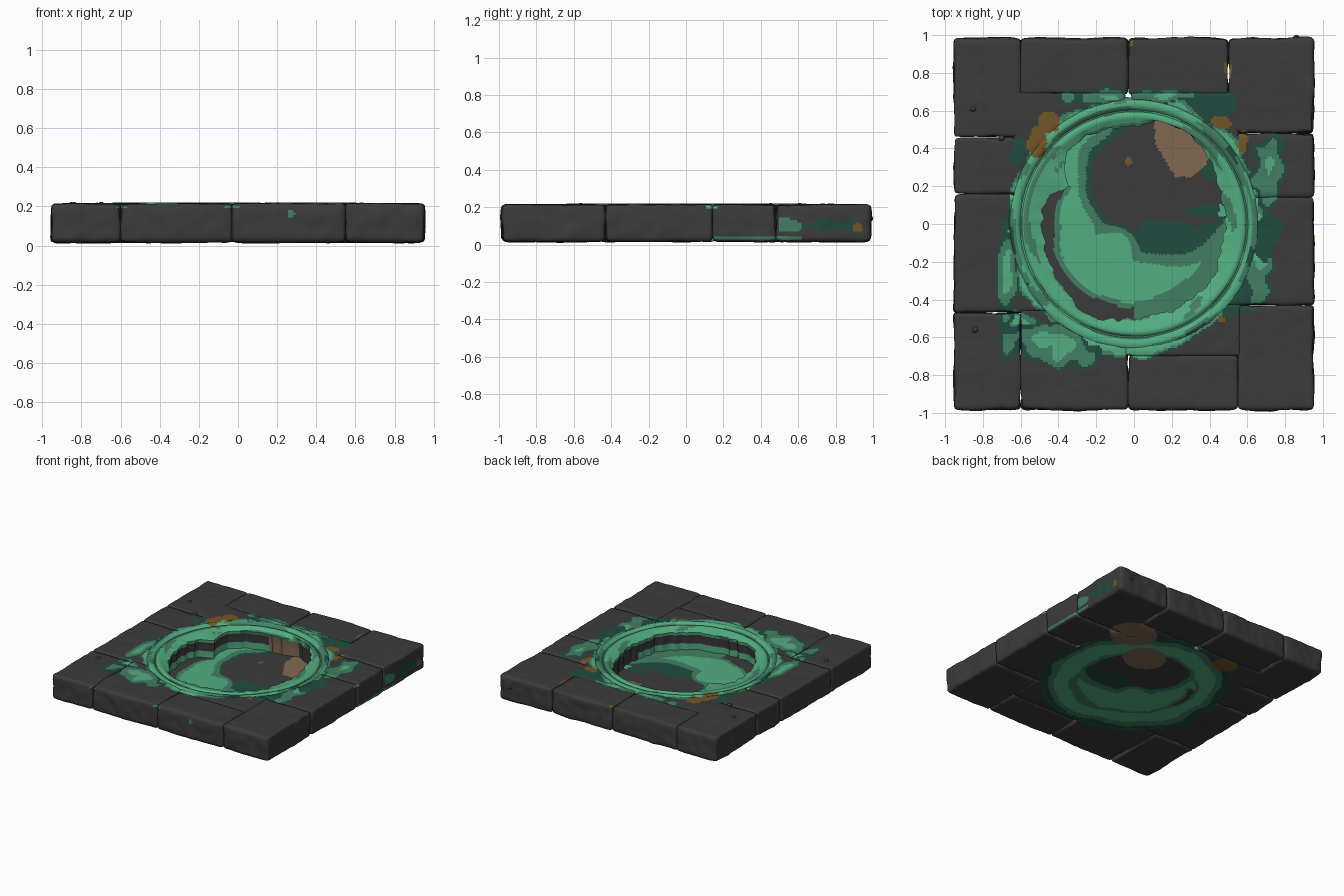
import bpy, bmesh
from math import sin, cos, pi, atan2, hypot, degrees
from mathutils import Vector, noise

if "Cube" in bpy.data.objects:
    bpy.data.objects.remove(bpy.data.objects["Cube"])

STONE, BRIGHT, MID, DARK, BROWN, OCHRE = range(6)
COLOURS = [("dark_stone", (0.045, 0.044, 0.044)), ("bright_green", (0.085, 0.42, 0.22)),
           ("mid_green", (0.055, 0.21, 0.125)), ("dark_green", (0.015, 0.072, 0.05)),
           ("dull_brown", (0.22, 0.14, 0.08)), ("ochre", (0.17, 0.095, 0.02))]
materials = []
for label, rgb in COLOURS:
    m = bpy.data.materials.new(label)
    m.use_nodes = True
    m.diffuse_color = (*rgb, 1)
    bsdf = m.node_tree.nodes["Principled BSDF"]
    bsdf.inputs["Base Color"].default_value = (*rgb, 1)
    bsdf.inputs["Roughness"].default_value = 0.8
    materials.append(m)


def wobble(x, y, z=0.0, f=6):
    return noise.noise(Vector((x * f, y * f, z * f + 0.37)))


# Stains lying on the stones: centre, half sizes, colour
STAINS = [(-.45, .54, .06, .07, OCHRE), (-.52, .42, .045, .09, OCHRE), (.45, .53, .05, .04, OCHRE),
          (.58, .44, .025, .08, OCHRE), (.50, .80, .014, .06, OCHRE), (-.02, .96, .015, .02, OCHRE),
          (.46, -.50, .02, .02, OCHRE), (-.67, -.26, .05, .18, MID), (-.42, -.64, .2, .1, MID),
          (-.62, -.52, .07, .06, MID), (.71, .28, .07, .16, MID), (.76, .47, .03, .02, DARK),
          (.70, -.04, .08, .12, DARK), (.66, -.22, .06, .16, MID), (.42, .63, .13, .06, DARK),
          (-.18, .67, .14, .04, MID), (.14, .68, .16, .03, MID), (.56, -.38, .1, .1, DARK),
          (-.62, .38, .035, .1, DARK)]


def stain(x, y):
    for cx, cy, rx, ry, colour in STAINS:
        d = hypot((x - cx) / rx, (y - cy) / ry) + 0.7 * wobble(x, y, cx, 11)
        if d < 1:
            return BRIGHT if colour == MID and d < 0.4 else colour
        if d < 1.25 and colour == MID:
            return DARK
    # uneven fringe where the ring spills over the stones
    r = hypot(x, y) + 0.05 * wobble(x, y, 9, 5) + 0.02 * wobble(x, y, 2, 16)
    if r < 0.69:
        return BRIGHT if r < 0.668 else MID if r < 0.682 else DARK
    return None


def crescent(x, y):
    """Swirl of slime, open towards the back left."""
    e = hypot(x - .14, y - .22) - 0.39 + 0.04 * wobble(x, y, 5, 5)
    e += 0.13 * max(0, 1 - hypot(x + .07, y + .08) / .13)
    r = hypot(x, y) + 0.03 * wobble(x, y, 2)
    if e > 0.0:
        if x < 0 and y < 0.2:
            if r > 0.43:
                return STONE
            if r > 0.405:
                return MID
        if r > 0.40 and x > 0 and y < -0.1:
            return MID
        return BRIGHT if e > 0.05 else MID
    if e > -0.03 or hypot((x - .2) / .27, (y + .07) / .11) + wobble(x, y, 7, 8) * .5 < 1:
        return DARK
    return STONE


def underside(x, y):
    r = hypot(x, y) + 0.05 * wobble(x, y, 3, 5)
    if hypot((x - .17) / .16, (y - .32) / .15) < 1 or hypot((x - .46) / .18, (y - .54) / .16) < 1:
        return BROWN
    if hypot((x + .33) / .1, (y - .62) / .08) < 1:
        return OCHRE
    if r > 0.68:
        return STONE
    if r > 0.62:
        return DARK
    if r > 0.42:
        return BRIGHT if 0.45 < r < 0.57 else MID
    return crescent(x, y)


def paint_stone(c, n):
    if n.z < -0.6:
        return underside(c.x, c.y)
    if n.z > 0.4:
        s = stain(c.x, c.y)
        return STONE if s is None else s
    if c.x > 0.9:
        if c.z > 0.19 and abs(c.y - 0.14) < 0.03:
            return BRIGHT
        if hypot(c.y - .92, c.z - .09) < 0.025:
            return OCHRE
        if c.z < 0.05 and 0.15 < c.y < 0.62:
            return MID if c.z < 0.04 else DARK
        if 0.5 < c.y < 0.9 and abs(c.z - 0.1) < 0.03 + 0.03 * wobble(c.x, c.y, c.z, 12):
            return MID if c.y < 0.62 else DARK
    if c.y < -0.9:
        if hypot(c.x - .27, c.z - .165) < 0.018:
            return MID
        if c.z > 0.19 and min(abs(c.x + .03), abs(c.x + .6)) < 0.035:
            return MID
    return STONE


def paint_ring(c, n):
    r, a = hypot(c.x, c.y), atan2(c.y, c.x)
    deg = degrees(a)
    if n.z < 0.3 and c.z < 0.18:
        # slime climbs the foot of the wall
        if n.z < -0.5:
            return underside(c.x, c.y)
        if 75 < deg < 100:
            return BROWN
        return BRIGHT if c.z < 0.085 and not -10 < deg < 75 else STONE
    s = stain(c.x, c.y) if r > 0.56 else None
    if s == OCHRE:
        return s
    v = noise.noise(Vector((cos(a) * 2.2, sin(a) * 2.2, r * 22)))
    if r > 0.625 and (-65 < deg < 40 or abs(deg) > 150) and v > -0.15:
        return MID if v < 0.25 else DARK
    return MID if v > 0.24 or (0.592 < r < 0.606 and v > -0.1) else BRIGHT


def paint_floor(c, n):
    x, y = c.x, c.y
    if n.z < 0:
        return underside(x, y)
    if .11 < x < .39 and .25 < y and x + .55 * y > .34 and y > .62 - 1.7 * x and y > x - .06:
        return BROWN
    if hypot(x + .03, y - .33) < 0.022:
        return OCHRE
    if hypot(x - .41, y - .28) < 0.05 or hypot((x - .40) / .13, (y - .07) / .035) < 1:
        return BRIGHT if x > 0.45 and y < 0.1 else DARK
    return crescent(x, y)


def finish(o, rule):
    o.data.materials.clear()
    for m in materials:
        o.data.materials.append(m)
    for p in o.data.polygons:
        p.material_index = rule(p.center, p.normal)
        p.use_smooth = True


def make_object(name, bm):
    me = bpy.data.meshes.new(name)
    bm.to_mesh(me)
    bm.free()
    o = bpy.data.objects.new(name, me)
    bpy.context.collection.objects.link(o)
    return o


# Round well cut out of the stones
bm = bmesh.new()
bmesh.ops.create_cone(bm, cap_ends=True, segments=96, radius1=0.642, radius2=0.642, depth=1)
cutter = make_object("well_cutter", bm)
cutter.hide_render = True


def stone(name, x0, x1, y0, y1, z0=0.015, z1=0.214):
    bm = bmesh.new()
    bmesh.ops.create_cube(bm, size=1)
    for v in bm.verts:
        v.co = ((x0 + x1) / 2 + v.co.x * (x1 - x0), (y0 + y1) / 2 + v.co.y * (y1 - y0),
                (z0 + z1) / 2 + v.co.z * (z1 - z0))
    o = make_object(name, bm)
    cut = o.modifiers.new("well", "BOOLEAN")
    cut.operation, cut.object = "DIFFERENCE", cutter
    vox = o.modifiers.new("remesh", "REMESH")
    vox.mode, vox.voxel_size = "VOXEL", 0.0125
    worn = o.modifiers.new("worn", "SMOOTH")
    worn.factor, worn.iterations = 0.5, 14
    bpy.context.view_layer.update()
    deps = bpy.context.evaluated_depsgraph_get()
    baked = bpy.data.meshes.new_from_object(o.evaluated_get(deps))
    o.modifiers.clear()
    o.data = baked
    # hewn, uneven surface
    moves = [v.normal * (0.01 * wobble(*v.co, 5) + 0.006 * wobble(*v.co, 15)) for v in baked.vertices]
    for v, d in zip(baked.vertices, moves):
        v.co += d * (0.5 if abs(v.normal.z) > 0.7 else 1)
        v.co.z = max(v.co.z, 0)
    finish(o, paint_stone)


E, B = 0.952, 0.985
STONES = {
    "back_right_corner_stone": (-E, -.6, .46, B), "back_stone_a": (-.6, -.03, .685, B),
    "back_stone_b": (-.03, .5, .685, B), "back_left_corner_stone": (.5, E, .48, B),
    "right_stone_a": (-E, -.4, .16, .46), "right_stone_b": (-E, -.4, -.47, .16),
    "front_right_corner_stone": (-E, -.6, -B, -.47), "front_stone_a": (-.6, -.03, -B, -.45),
    "front_stone_b": (-.03, .55, -B, -.69), "front_left_corner_stone": (.55, E, -B, -.43),
    "left_stone_a": (.4, E, -.43, .14), "left_stone_b": (.4, E, .14, .48),
    "back_right_filler": (-.64, -.045, .4, .70), "back_left_filler": (-.015, .56, .4, .70),
    "front_left_filler": (-.06, .57, -.70, -.42),
}
for name, box in STONES.items():
    stone(name, *box)
bpy.data.objects.remove(cutter)


def lathe(name, profile, segs, rule):
    """Closed strip of rings; profile(angle) gives (radius, height) pairs."""
    bm = bmesh.new()
    cols = []
    for i in range(segs):
        a = 2 * pi * i / segs - pi
        cols.append([bm.verts.new((r * cos(a), r * sin(a), z)) for r, z in profile(a)])
    for i, col in enumerate(cols):
        nxt = cols[(i + 1) % segs]
        for j in range(len(col) - 1):
            bm.faces.new((col[j], nxt[j], nxt[j + 1], col[j + 1]))
    bmesh.ops.remove_doubles(bm, verts=bm.verts, dist=0.0001)
    bmesh.ops.recalc_face_normals(bm, faces=bm.faces)
    o = make_object(name, bm)
    finish(o, rule)
    o.data.set_sharp_from_angle(angle=0.7)


# Broken inner edge of the ring: radius every 15 degrees from -180
EDGE = [.48, .49, .485, .50, .54, .52, .49, .50, .50, .51, .50, .47,
        .48, .485, .50, .53, .56, .56, .52, .52, .53, .50, .40, .49]


def edge_radius(a):
    t = (degrees(a) + 180) / 15
    i, f = int(t) % 24, t % 1
    r = EDGE[i] * (1 - f) + EDGE[(i + 1) % 24] * f
    return r + 0.02 * wobble(cos(a), sin(a), 0, 9) + 0.008 * wobble(cos(a), sin(a), 4, 25)


def ring_profile(a):
    e = edge_radius(a)
    lift = 0.003 * wobble(cos(a), sin(a), 8, 4)
    outer = 0.664 + 0.025 * wobble(cos(a), sin(a), 6, 5)
    pts = [(.64, .03), (outer, .200), (.655, .214), (.640, .219), (.625, .219), (.612, .213),
           (.603, .203), (.594, .203), (.585, .212), (.572, .215), (.56, .212)]
    top = [(r, z + lift) for r, z in pts]
    slope = [(.56 + (e - .56) * k / 5, .212 - .004 * k + lift) for k in range(1, 6)]
    return top + slope + [(e + .004, .17), (e + .012, .10), (e + .01, .03), (.64, .03)]


lathe("slime_ring", ring_profile, 300, paint_ring)


# Thin floor of the well
def floor_profile(a):
    radii = [0.66 * k / 50 for k in range(51)]
    rows = [(r, 0.05 + 0.004 * wobble(r * cos(a), r * sin(a), 0, 5)) for r in radii]
    return rows + [(r, 0.018) for r in reversed(radii)]


lathe("well_floor", floor_profile, 220, paint_floor)

# Loose pebbles stuck on the stones
for i, spot in enumerate([(-.85, .61, .205), (-.70, .455, .205), (-.84, -.56, .205), (.86, .982, .14)]):
    bm = bmesh.new()
    bmesh.ops.create_icosphere(bm, subdivisions=2, radius=0.018)
    pebble = make_object("pebble_%d" % (i + 1), bm)
    for v in pebble.data.vertices:
        v.co = v.co * (1 + 0.3 * wobble(*v.co, 60)) + Vector(spot)
    finish(pebble, lambda c, n: STONE)
